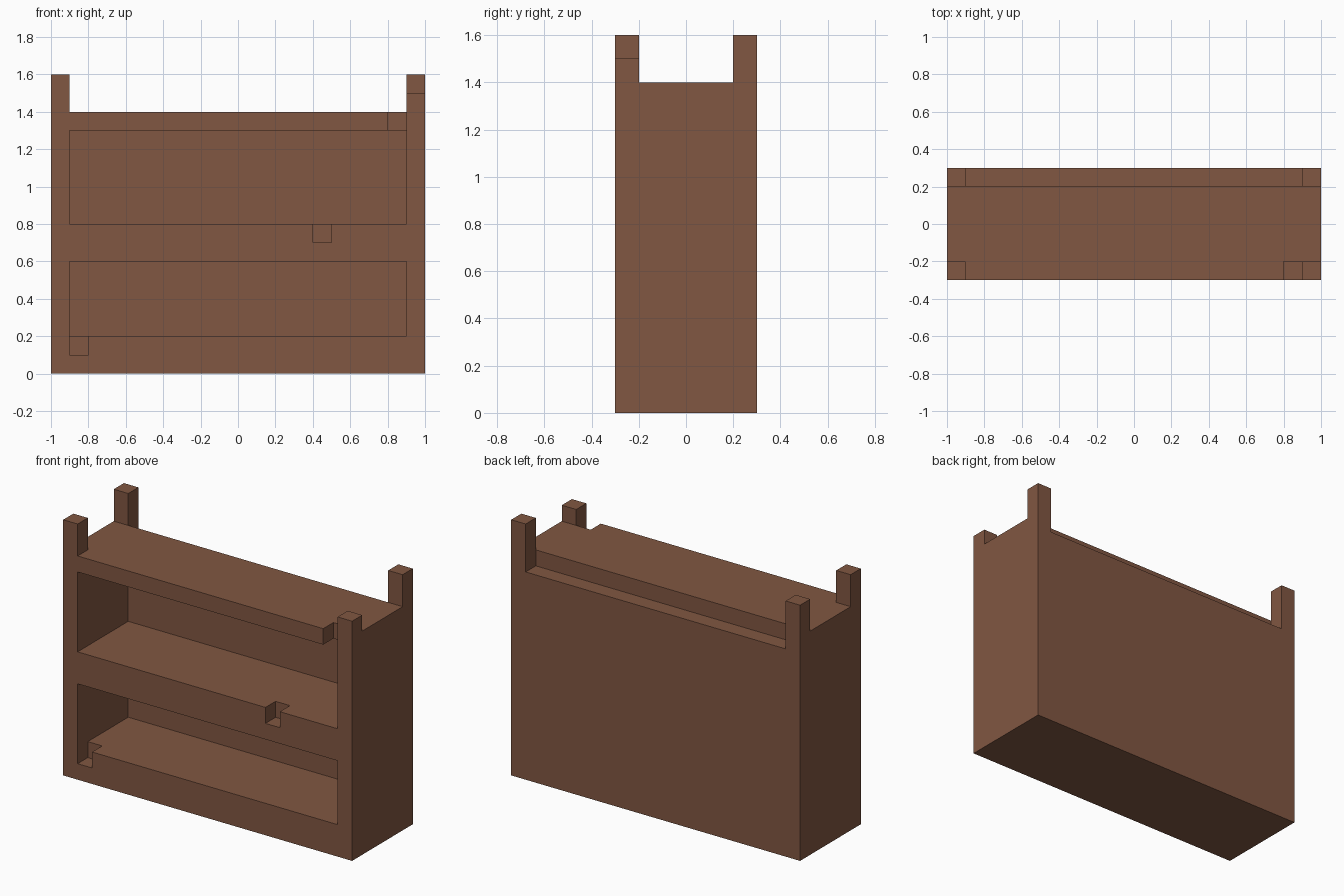
import bpy
import bmesh

if "Cube" in bpy.data.objects:
    bpy.data.objects.remove(bpy.data.objects["Cube"], do_unlink=True)

# Single wood colour
wood = bpy.data.materials.new("brown_wood")
wood.use_nodes = True
colour = (0.220, 0.095, 0.054, 1.0)
wood.diffuse_color = colour
wood.node_tree.nodes["Principled BSDF"].inputs["Base Color"].default_value = colour


def box(name, low, high):
    """Axis-aligned box between two corners."""
    mesh = bpy.data.meshes.new(name)
    bm = bmesh.new()
    bmesh.ops.create_cube(bm, size=1)
    for v in bm.verts:
        v.co = [b if c > 0 else a for c, a, b in zip(v.co, low, high)]
    bm.to_mesh(mesh)
    bm.free()
    mesh.materials.append(wood)
    obj = bpy.data.objects.new(name, mesh)
    bpy.context.scene.collection.objects.link(obj)
    return obj


# Solid block that the shelf unit is carved from
shelf_unit = box("shelf_unit", (-1, -0.3, 0), (1, 0.3, 1.6))

# Carved spaces; each cutter runs past the surface it opens
cuts = {
    "post_gap_long": ((-0.9, -0.5, 1.4), (0.9, 0.5, 1.8)),
    "post_gap_short": ((-1.2, -0.2, 1.4), (1.2, 0.2, 1.8)),
    "short_post_top": ((0.8, -0.5, 1.5), (1.2, -0.1, 1.8)),
    "back_ledge": ((-0.9, 0.2, 1.3), (0.9, 0.5, 1.7)),
    "upper_bay": ((-0.9, -0.5, 0.8), (0.9, 0.2, 1.3)),
    "lower_bay": ((-0.9, -0.5, 0.2), (0.9, 0.2, 0.6)),
    "top_chip": ((0.8, -0.5, 1.2), (0.9, -0.2, 1.5)),
    "middle_chip": ((0.4, -0.5, 0.7), (0.5, -0.2, 0.9)),
    "bottom_chip": ((-0.9, -0.5, 0.1), (-0.8, -0.2, 0.3)),
}
cutters = []
for name, (low, high) in cuts.items():
    cutter = box(name + "_cutter", low, high)
    cutter.hide_render = True
    cutters.append(cutter)
    cut = shelf_unit.modifiers.new(name, 'BOOLEAN')
    cut.operation = 'DIFFERENCE'
    cut.solver = 'EXACT'
    cut.object = cutter

# Bake the carving and drop the cutters
bpy.context.view_layer.update()
graph = bpy.context.evaluated_depsgraph_get()
carved = bpy.data.meshes.new_from_object(shelf_unit.evaluated_get(graph))
shelf_unit.modifiers.clear()
shelf_unit.data = carved
for cutter in cutters:
    bpy.data.objects.remove(cutter, do_unlink=True)
carved.materials.clear()
carved.materials.append(wood)
for face in carved.polygons:
    face.material_index = 0
    face.use_smooth = False
